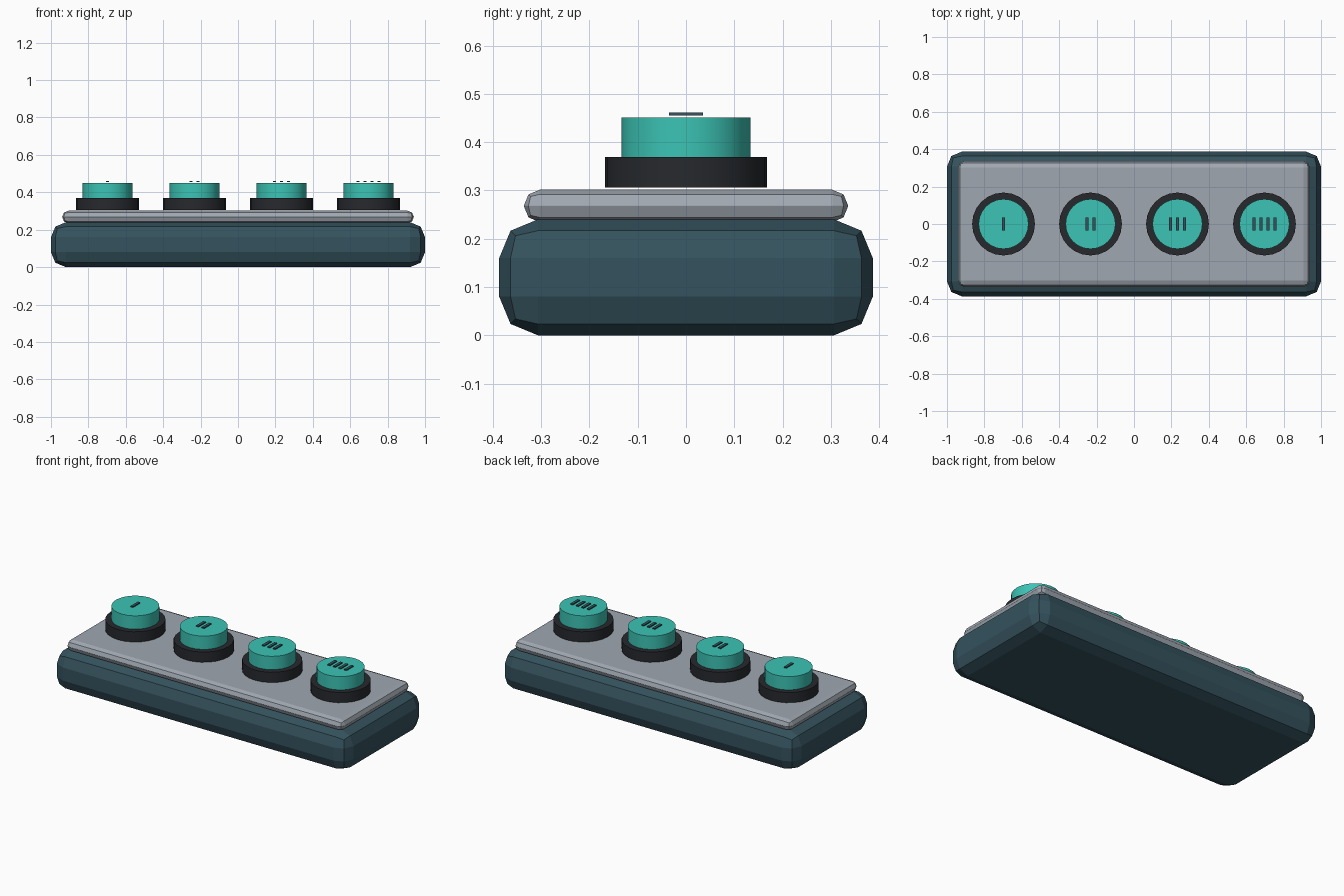
import bpy
import math

if "Cube" in bpy.data.objects:
    bpy.data.objects.remove(bpy.data.objects["Cube"])


def material(name, rgb):
    m = bpy.data.materials.new(name)
    m.diffuse_color = (*rgb, 1)
    m.use_nodes = True
    m.node_tree.nodes["Principled BSDF"].inputs["Base Color"].default_value = m.diffuse_color
    return m


TEAL_DARK = material("dark_teal", (0.035, 0.085, 0.11))
GREY = material("cool_grey", (0.35, 0.39, 0.44))
BLACK = material("near_black", (0.02, 0.022, 0.027))
TEAL = material("bright_teal", (0.045, 0.55, 0.46))


def box(name, size, loc, mat, bevel=0.0):
    bpy.ops.mesh.primitive_cube_add(size=1, location=loc)
    ob = bpy.context.object
    ob.name = name
    ob.scale = size
    bpy.ops.object.transform_apply(location=False, rotation=False, scale=True)
    ob.data.materials.append(mat)
    if bevel:
        b = ob.modifiers.new("bevel", "BEVEL")
        b.width = bevel
        b.segments = 2
    return ob


def disc(name, radius, z0, z1, x, mat):
    bpy.ops.mesh.primitive_cylinder_add(
        vertices=24, radius=radius, depth=z1 - z0, location=(x, 0, (z0 + z1) / 2))
    ob = bpy.context.object
    ob.name = name
    ob.data.materials.append(mat)
    bpy.ops.object.shade_smooth_by_angle(angle=math.radians(30))
    return ob


# Housing and top plate
box("base", (2.0, 0.774, 0.24), (0, 0, 0.12), TEAL_DARK, 0.08)
box("top_plate", (1.88, 0.672, 0.067), (0, 0, 0.268), GREY, 0.033)

# Four buttons, each with a collar, a cap and a growing count of tally bars
for i in range(4):
    x = (i - 1.5) * 0.465
    disc(f"button_collar_{i + 1}", 0.168, 0.306, 0.369, x, BLACK)
    disc(f"button_cap_{i + 1}", 0.1335, 0.36, 0.451, x, TEAL)
    for j in range(i + 1):
        bx = x + (j - i / 2) * 0.0375
        box(f"tally_bar_{i + 1}_{j + 1}", (0.017, 0.07, 0.006),
            (bx, 0, 0.458), TEAL_DARK)
